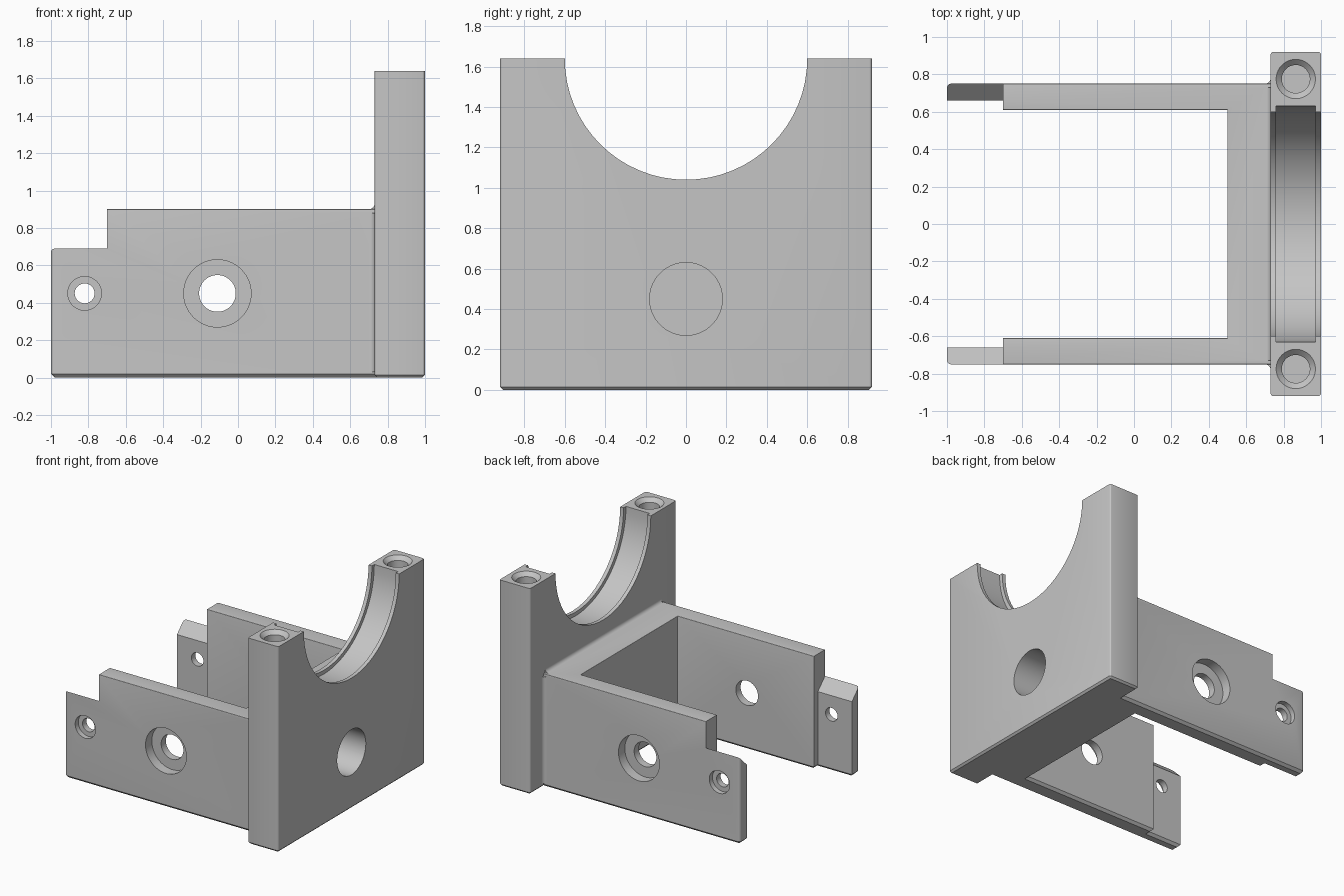
import bpy, bmesh
from math import cos, sin, pi
from mathutils import Matrix, Vector

if "Cube" in bpy.data.objects:
    bpy.data.objects.remove(bpy.data.objects["Cube"], do_unlink=True)

grey = bpy.data.materials.new("machined grey")
grey.use_nodes = True
colour = (0.56, 0.56, 0.56, 1)
grey.diffuse_color = colour
grey.node_tree.nodes["Principled BSDF"].inputs["Base Color"].default_value = colour


def finish(name, bm):
    bmesh.ops.recalc_face_normals(bm, faces=bm.faces[:])
    mesh = bpy.data.meshes.new(name)
    bm.to_mesh(mesh)
    bm.free()
    mesh.materials.append(grey)
    obj = bpy.data.objects.new(name, mesh)
    bpy.context.collection.objects.link(obj)
    return obj


def prism(points, axis, lo, hi):
    """Extrude a 2D outline along an axis; returns a bmesh."""
    def place(p, h):
        return {"x": (h, p[0], p[1]), "y": (p[0], h, p[1]), "z": (p[0], p[1], h)}[axis]
    bm = bmesh.new()
    face = bm.faces.new([bm.verts.new(place(p, lo)) for p in points])
    out = bmesh.ops.extrude_face_region(bm, geom=[face])
    move = Vector(place((0, 0), hi - lo))
    bmesh.ops.translate(bm, vec=move, verts=[v for v in out["geom"] if isinstance(v, bmesh.types.BMVert)])
    bmesh.ops.recalc_face_normals(bm, faces=bm.faces[:])
    return bm


def bevel(bm, rule, size, segments):
    edges = [e for e in bm.edges if rule(e.verts[0].co, e.verts[1].co)]
    bmesh.ops.bevel(bm, geom=edges, offset=size, segments=segments, profile=0.5,
                    affect="EDGES", clamp_overlap=True)


def rod(axis, start, end, r1, r2=None):
    """Round cutter from start, along axis, up to the coordinate end."""
    i = "xyz".index(axis)
    length = end - start[i]
    bm = bmesh.new()
    bmesh.ops.create_cone(bm, cap_ends=True, segments=64, radius1=r1,
                          radius2=r1 if r2 is None else r2, depth=abs(length))
    direction = Vector((0, 0, 0))
    direction[i] = length
    turn = Vector((0, 0, 1)).rotation_difference(direction).to_matrix().to_4x4()
    bm.transform(Matrix.Translation(Vector(start) + direction / 2) @ turn)
    return finish("cutter", bm)


def combine(target, tool, operation):
    mod = target.modifiers.new(operation.lower(), "BOOLEAN")
    mod.operation, mod.solver, mod.object = operation, "EXACT", tool
    bpy.context.view_layer.objects.active = target
    bpy.ops.object.modifier_apply(modifier=mod.name)
    bpy.data.objects.remove(tool, do_unlink=True)


def same(a, b, i, value):
    return abs(a[i] - value) < 1e-4 and abs(b[i] - value) < 1e-4


# U-shaped frame with its two thin end tabs
half = [(0.8, 0.75), (-1, 0.75), (-1, 0.66), (-0.7, 0.66), (-0.7, 0.61), (0.5, 0.61)]
frame = prism(half + [(x, -y) for x, y in reversed(half)], "z", 0, 0.9)
bevel(frame, lambda a, b: same(a, b, 0, -1) and abs(a.y) > 0.7 and abs(b.y) > 0.7, 0.02, 3)
bevel(frame, lambda a, b: same(a, b, 2, 0) and not same(a, b, 0, 0.8), 0.03, 1)
bevel(frame, lambda a, b: same(a, b, 2, 0.9) and (
    (abs(a.x - b.x) > 0.5 and min(abs(a.y), abs(b.y)) > 0.6) or same(a, b, 0, 0.5)), 0.025, 4)
bracket = finish("bearing_bracket", frame)

# Sloping tops of the tabs
for s in (-1, 1):
    slope = [(s * 0.63, 0.57), (s * 0.78, 0.72), (s * 0.78, 1), (s * 0.63, 1)]
    combine(bracket, finish("cutter", prism(slope, "x", -1.1, -0.7)), "DIFFERENCE")

# Upright plate
plate = prism([(0.73, -0.92), (1, -0.92), (1, 0.92), (0.73, 0.92)], "z", 0, 1.64)
bevel(plate, lambda a, b: abs(a.z - b.z) > 1, 0.015, 3)
bevel(plate, lambda a, b: same(a, b, 2, 0), 0.03, 1)
combine(bracket, finish("upright_plate", plate), "UNION")

# Fillets where the frame meets the plate
r, sink = 0.03, 0.01
arc = [(r - r * sin(t), r - r * cos(t)) for t in [k * pi / 12 for k in range(7)]]
profile = [(-sink, -sink), (r, -sink)] + arc + [(-sink, r)]
for s in (-1, 1):
    side = [(0.73 - a, s * (0.75 + b)) for a, b in profile]
    combine(bracket, finish("side_fillet", prism(side, "z", 0.03, 0.88)), "UNION")
top = [(0.73 - a, 0.9 + b) for a, b in profile]
combine(bracket, finish("top_fillet", prism(top, "y", -0.73, 0.73)), "UNION")

# Half-round bearing seat with its inner groove
cutters = [rod("x", (0.6, 0, 1.64), 1.1, 0.6), rod("x", (0.76, 0, 1.64), 0.97, 0.63)]

# Stepped bore through the cross wall
cutters += [rod("x", (0.4, 0, 0.45), 1.1, 0.098), rod("x", (0.57, 0, 0.45), 1.1, 0.18)]

for s in (-1, 1):
    # Stepped holes in the side walls and tabs
    for x, hole, step, depth in ((-0.11, 0.098, 0.18, 0.08), (-0.82, 0.053, 0.09, 0.04)):
        cutters.append(rod("y", (x, s * 0.5, 0.45), s * 0.85, hole))
        cutters.append(rod("y", (x, s * (0.75 - depth), 0.45), s * 0.85, step))
    # Countersunk bolt holes in the plate top
    cutters.append(rod("z", (0.865, s * 0.775, 1.24), 1.7, 0.075))
    cutters.append(rod("z", (0.865, s * 0.775, 1.61), 1.65, 0.075, 0.115))

for cutter in cutters:
    combine(bracket, cutter, "DIFFERENCE")

bpy.ops.object.select_all(action="DESELECT")
bracket.select_set(True)
bpy.context.view_layer.objects.active = bracket
bpy.ops.object.shade_smooth_by_angle(angle=pi / 7)
